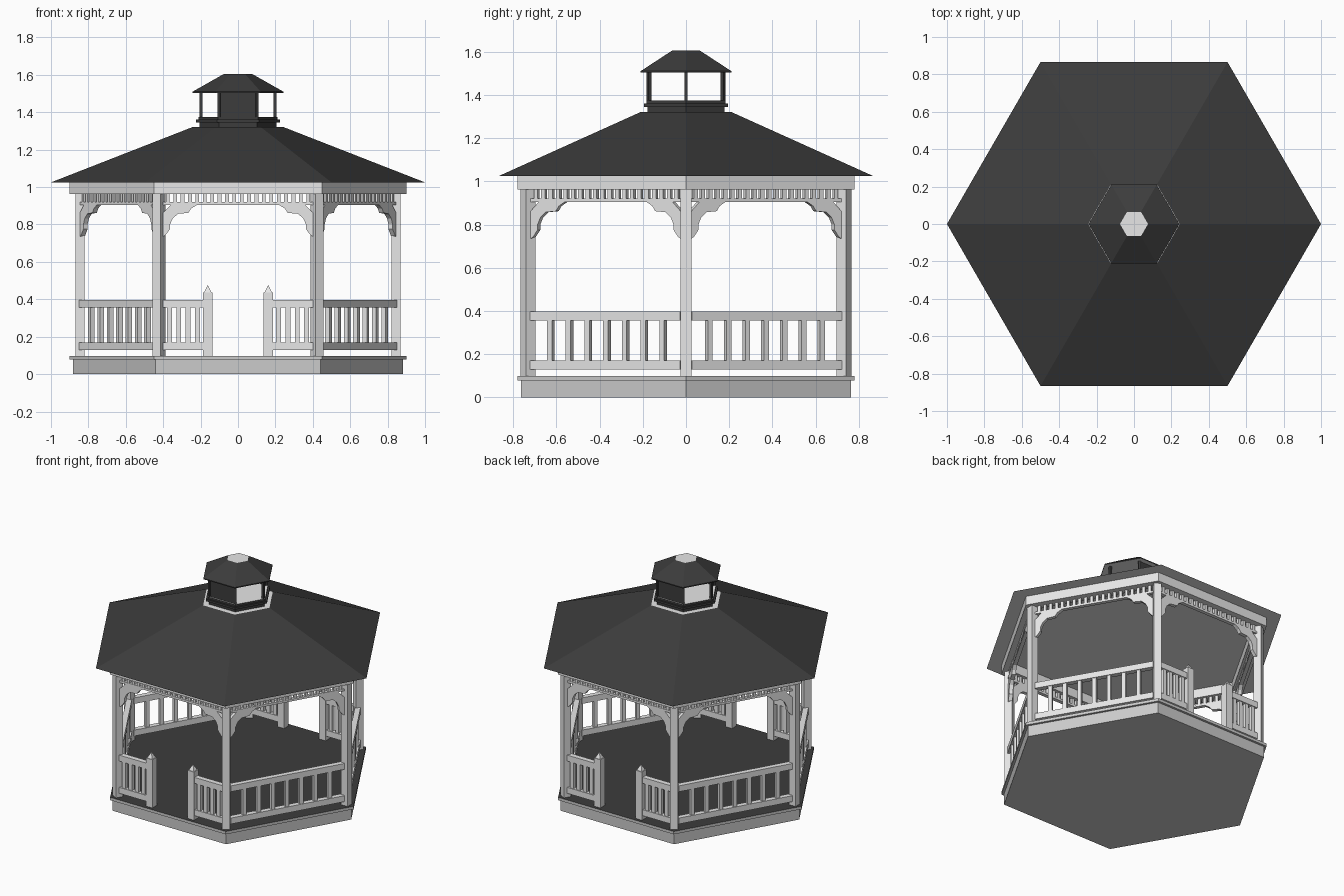
import bpy, bmesh, math
from mathutils import Matrix, Vector

if "Cube" in bpy.data.objects:
    bpy.data.objects.remove(bpy.data.objects["Cube"])


def mat(name, v):
    m = bpy.data.materials.new(name)
    m.diffuse_color = (v, v, v, 1)
    m.use_nodes = True
    m.node_tree.nodes["Principled BSDF"].inputs["Base Color"].default_value = m.diffuse_color
    return m


LIGHT = mat("light grey paint", 0.8)
STONE = mat("base grey", 0.6)
DARK = mat("dark shingle", 0.045)


def finish(bm, name, *mats):
    bmesh.ops.recalc_face_normals(bm, faces=bm.faces)
    me = bpy.data.meshes.new(name)
    bm.to_mesh(me)
    bm.free()
    for m in mats:
        me.materials.append(m)
    ob = bpy.data.objects.new(name, me)
    bpy.context.collection.objects.link(ob)
    return ob


def box(bm, lo, hi, frame=Matrix()):
    lo, hi = Vector(lo), Vector(hi)
    m = frame @ Matrix.Translation((lo + hi) / 2) @ Matrix.Diagonal((*(hi - lo), 1))
    bmesh.ops.create_cube(bm, size=1, matrix=m)


def loft(bm, rings):
    """Hexagonal solid through (radius, z) rings, capped at both ends."""
    loops = [[bm.verts.new((r * math.cos(math.radians(60 * k)), r * math.sin(math.radians(60 * k)), z))
              for k in range(6)] for r, z in rings]
    for a, b in zip(loops, loops[1:]):
        for k in range(6):
            bm.faces.new((a[k], a[(k + 1) % 6], b[(k + 1) % 6], b[k]))
    return bm.faces.new(loops[0][::-1]), bm.faces.new(loops[-1])


def side(k):
    """Local frame of side k: x along the side, -y outward; k = 0 is the front."""
    return Matrix.Rotation(math.radians(60 * k), 4, 'Z')


def corner(k):
    return Matrix.Rotation(math.radians(60 * k), 4, 'Z')


R = 0.845                      # post circle radius
AP = R * math.sqrt(3) / 2      # distance of the side planes
HALF = R / 2 - 0.022           # half clear length of a side

# plinth and floor rim, dark walking surface
bm = bmesh.new()
bottom, top = loft(bm, [(0.882, 0), (0.882, 0.078), (0.9, 0.078), (0.9, 0.098)])
top.material_index = 1
finish(bm, "floor_base", STONE, DARK)

# corner posts
bm = bmesh.new()
for k in range(6):
    box(bm, (R - 0.025, -0.025, 0.098), (R + 0.025, 0.025, 0.97), corner(k))
finish(bm, "corner_posts", LIGHT)

# ring beam under the roof
bm = bmesh.new()
prof = [(0.9, 0.962), (0.9, 1.025), (0.815, 1.025), (0.815, 0.962), (0.9, 0.962)]
caps = loft(bm, prof)
bmesh.ops.delete(bm, geom=list(caps), context='FACES_ONLY')
bmesh.ops.remove_doubles(bm, verts=bm.verts, dist=1e-5)
finish(bm, "ring_beam", LIGHT)

# frieze: thin rail and spindles on every side
bm = bmesh.new()
for k in range(6):
    f = side(k)
    box(bm, (-HALF, -AP - 0.013, 0.905), (HALF, -AP + 0.013, 0.92), f)
    for i in range(20):
        x = (i - 9.5) * 0.0395
        box(bm, (x - 0.01, -AP - 0.01, 0.918), (x + 0.01, -AP + 0.01, 0.965), f)
finish(bm, "frieze_spindles", LIGHT)

# curved brackets beside each post (distance from post, height)
bracket = [(0, 0.735), (0.012, 0.742), (0.037, 0.775), (0.037, 0.80), (0.052, 0.833),
           (0.08, 0.857), (0.135, 0.862), (0.15, 0.885), (0.185, 0.907),
           (0.045, 0.907), (0, 0.862)]
bm = bmesh.new()
for k in range(6):
    for s in (-1, 1):
        vs = [bm.verts.new(side(k) @ Vector((s * (HALF - d), -AP - 0.013, z))) for d, z in bracket]
        face = bm.faces.new(vs)
        ext = bmesh.ops.extrude_face_region(bm, geom=[face], use_keep_orig=True)
        bmesh.ops.translate(bm, vec=side(k).to_3x3() @ Vector((0, 0.026, 0)),
                            verts=[g for g in ext["geom"] if isinstance(g, bmesh.types.BMVert)])
finish(bm, "corner_brackets", LIGHT)

# railings: full on four sides, split by an entrance at front and back
rails, bars, newels = bmesh.new(), bmesh.new(), bmesh.new()
for k in range(6):
    f = side(k)
    if k in (0, 3):
        spans = [(-HALF, -0.187), (0.187, HALF)]
        xs = [s * (0.217 + 0.05 * i) for s in (-1, 1) for i in range(4)]
        for s in (-1, 1):
            c = s * 0.162
            box(newels, (c - 0.025, -AP - 0.025, 0.098), (c + 0.025, -AP + 0.025, 0.437), f)
            bmesh.ops.create_cone(newels, cap_ends=True, segments=4, radius1=0.028, radius2=0, depth=0.04,
                                  matrix=f @ Matrix.Translation((c, -AP, 0.457)) @ Matrix.Rotation(math.pi / 4, 4, 'Z'))
    else:
        spans = [(-HALF, HALF)]
        xs = [0.1 * i for i in range(-3, 4)]
    for a, b in spans:
        box(rails, (a, -AP - 0.018, 0.355), (b, -AP + 0.018, 0.397), f)
        box(rails, (a, -AP - 0.018, 0.128), (b, -AP + 0.018, 0.17), f)
    for x in xs:
        box(bars, (x - 0.013, -AP - 0.013, 0.165), (x + 0.013, -AP + 0.013, 0.36), f)
finish(rails, "railings", LIGHT)
finish(bars, "balusters", LIGHT)
finish(newels, "entrance_posts", LIGHT)

# main roof, light ceiling and cap
bm = bmesh.new()
for face in loft(bm, [(1.0, 1.025), (0.245, 1.32)]):
    face.material_index = 1
finish(bm, "main_roof", DARK, LIGHT)

# cupola base with stepped moulding
bm = bmesh.new()
bottom, top = loft(bm, [(0.205, 1.32), (0.205, 1.345), (0.225, 1.345), (0.225, 1.36), (0.212, 1.36), (0.212, 1.375)])
inset = bmesh.ops.inset_region(bm, faces=[top], thickness=0.025)
top.material_index = 1
finish(bm, "cupola_base", DARK, LIGHT)

# cupola posts, with closed panels at front and back
bm = bmesh.new()
for k in range(6):
    box(bm, (0.19, -0.008, 1.37), (0.206, 0.008, 1.515), corner(k))
for k in (0, 3):
    box(bm, (-0.1, -0.176, 1.37), (0.1, -0.168, 1.515), side(k))
finish(bm, "cupola_walls", DARK)

# cupola roof
bm = bmesh.new()
for face in loft(bm, [(0.243, 1.503), (0.243, 1.51), (0.075, 1.605)]):
    face.material_index = 1
finish(bm, "cupola_roof", DARK, LIGHT)
